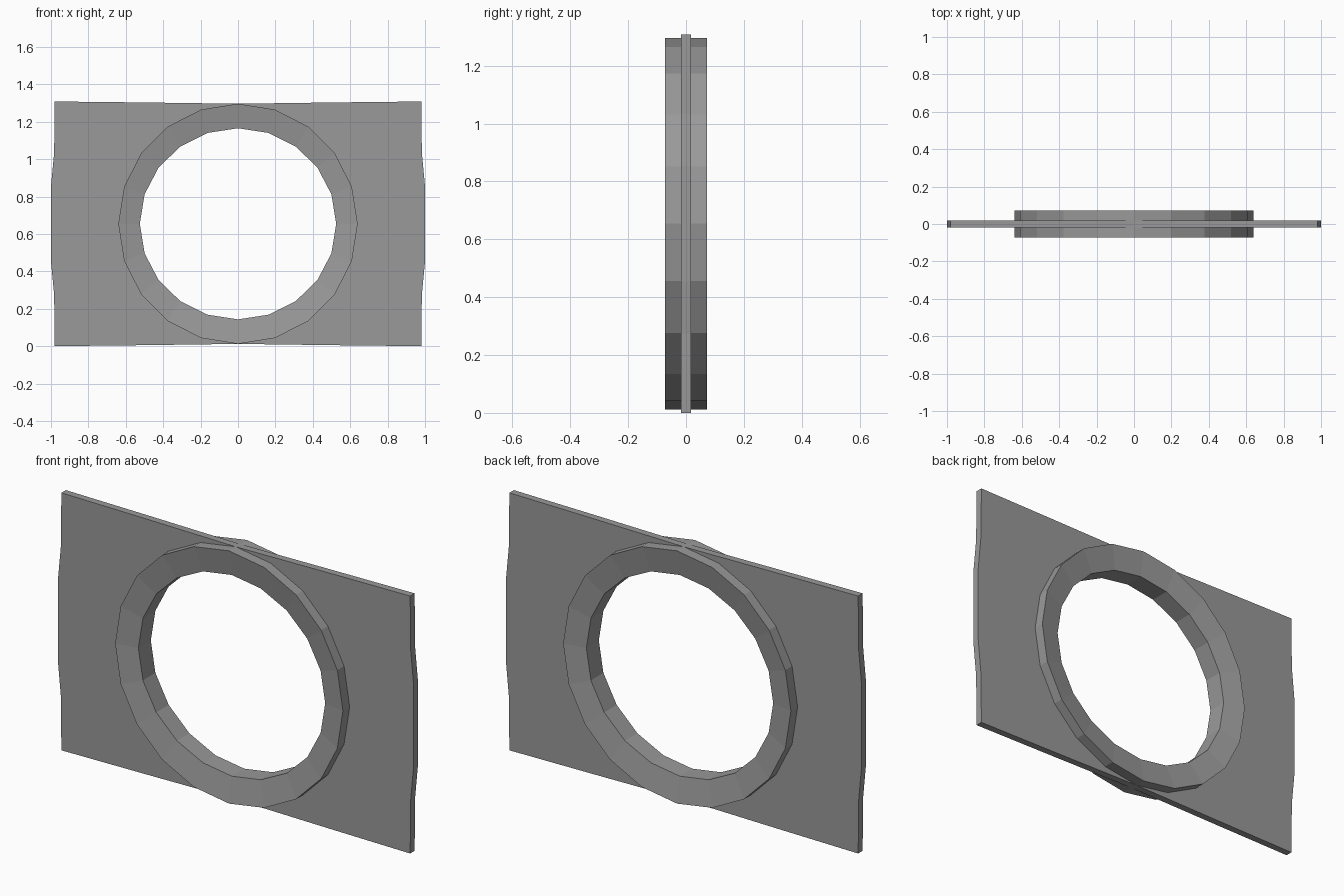
import bpy
import bmesh
from math import sin, cos, pi

cube = bpy.data.objects.get("Cube")
if cube:
    bpy.data.objects.remove(cube, do_unlink=True)

SIDES = 20
CENTRE_Z = 0.654

grey = bpy.data.materials.new("mid_grey")
grey.use_nodes = True
colour = (0.32, 0.32, 0.32, 1)
grey.diffuse_color = colour
grey.node_tree.nodes["Principled BSDF"].inputs["Base Color"].default_value = colour


def ellipse(rx, rz):
    """Loop of points starting at the top and running clockwise."""
    steps = [2 * pi * i / SIDES for i in range(SIDES)]
    return [(rx * sin(a), rz * cos(a)) for a in steps]


def band(name, outer, inner, outer_half, inner_half):
    """Closed solid between two loops, with its own half depth at each loop."""
    bm = bmesh.new()
    sections = []
    for (ox, oz), (ix, iz) in zip(outer, inner):
        corners = [(ox, -outer_half, oz), (ox, outer_half, oz),
                   (ix, inner_half, iz), (ix, -inner_half, iz)]
        sections.append([bm.verts.new((x, y, z + CENTRE_Z)) for x, y, z in corners])
    for i, a in enumerate(sections):
        b = sections[(i + 1) % len(sections)]
        for j in range(4):
            k = (j + 1) % 4
            bm.faces.new((a[j], a[k], b[k], b[j]))
    bmesh.ops.recalc_face_normals(bm, faces=bm.faces)
    mesh = bpy.data.meshes.new(name)
    bm.to_mesh(mesh)
    bm.free()
    mesh.materials.append(grey)
    obj = bpy.data.objects.new(name, mesh)
    bpy.context.collection.objects.link(obj)
    return obj


# Round collar, with front and back faces sloping in towards the hole
band("ring", ellipse(0.64, 0.642), ellipse(0.525, 0.511), 0.072, 0.05)

# Thin plate around the collar: one quarter outline, mirrored to all four
quarter = [(0, 0.642), (0.52, 0.649), (0.98, 0.654),
           (0.983, 0.38), (1.0, 0.2), (1.0, 0)]
half = quarter + [(x, -z) for x, z in reversed(quarter[:-1])]
outline = half + [(-x, z) for x, z in reversed(half[1:-1])]
band("plate", outline, ellipse(0.59, 0.59), 0.018, 0.018)
